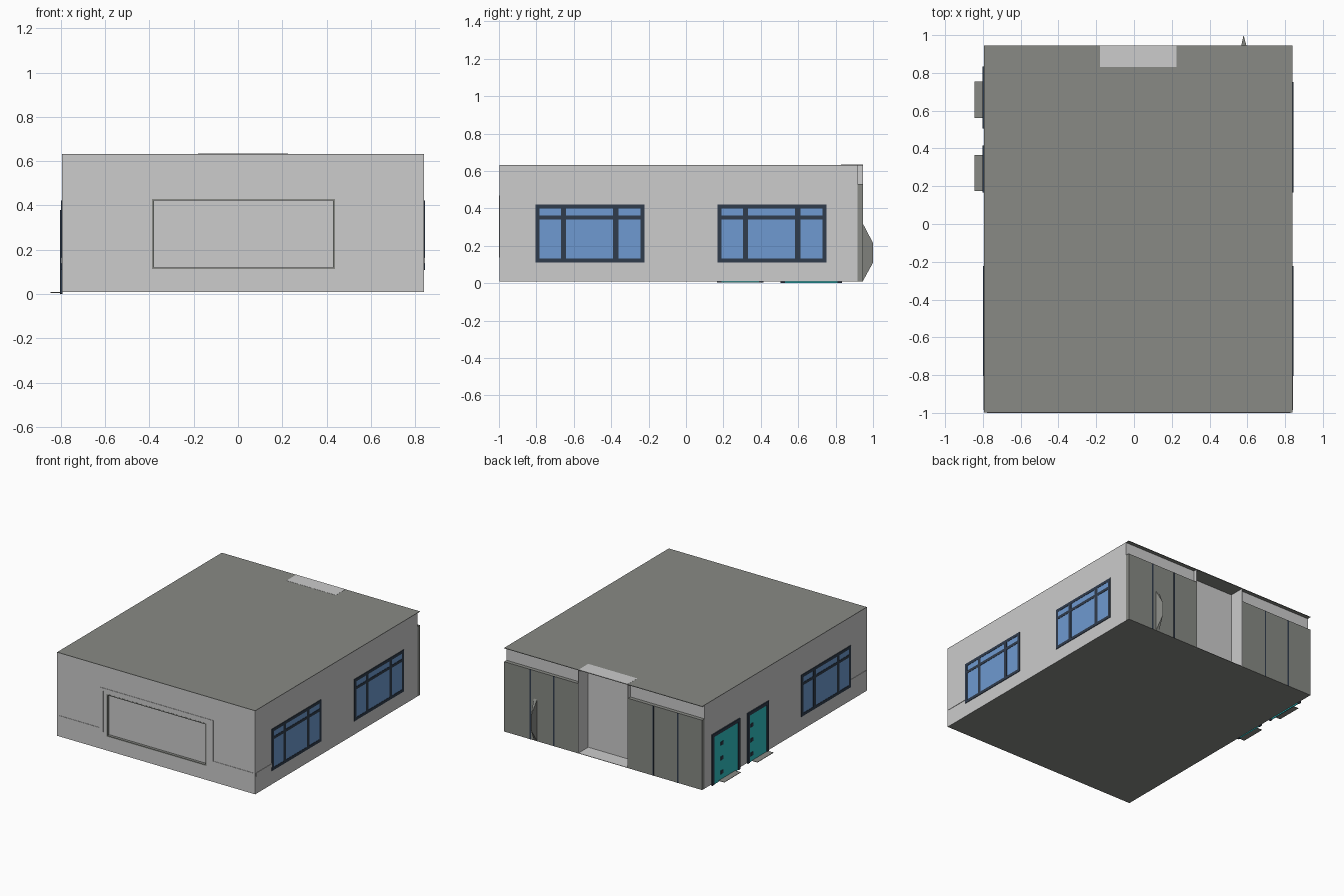
import bpy, bmesh
from mathutils import Vector

if "Cube" in bpy.data.objects:
    bpy.data.objects.remove(bpy.data.objects["Cube"])

X0, X1, Y0, Y1 = -0.795, 0.84, -0.997, 0.945      # outer walls
ZB, ZT = 0.009, 0.633                             # floor and roof height
YF, ZF = 0.917, 0.53                              # recessed fascia, panel top
AX0, AX1, AY = -0.18, 0.226, 0.83                 # entrance alcove


def material(name, r, g, b):
    def lin(c):
        c /= 255
        return c / 12.92 if c < 0.04045 else ((c + 0.055) / 1.055) ** 2.4
    m = bpy.data.materials.new(name)
    m.diffuse_color = (lin(r), lin(g), lin(b), 1)
    m.use_nodes = True
    m.node_tree.nodes["Principled BSDF"].inputs["Base Color"].default_value = m.diffuse_color
    return m


WALL = material("light_grey_wall", 204, 204, 204)
DARK = material("mid_grey", 136, 138, 133)
FRAME = material("dark_slate", 48, 60, 76)
GLASS = material("blue_glass", 110, 154, 209)
TEAL = material("teal_door", 48, 192, 196)


def finish(name, bm, mats):
    bmesh.ops.recalc_face_normals(bm, faces=bm.faces)
    me = bpy.data.meshes.new(name)
    bm.to_mesh(me)
    bm.free()
    for m in mats:
        me.materials.append(m)
    ob = bpy.data.objects.new(name, me)
    bpy.context.collection.objects.link(ob)
    return ob


def add_prism(bm, pts, axis, a, b):
    """Extrude a 2D outline along an axis from a to b."""
    def to3(p, t):
        v = list(p)
        v.insert(axis, t)
        return v
    f = bm.faces.new([bm.verts.new(to3(p, a)) for p in pts])
    ext = bmesh.ops.extrude_face_region(bm, geom=[f])
    for v in ext["geom"]:
        if isinstance(v, bmesh.types.BMVert):
            v.co[axis] = b


def prism(name, pts, axis, a, b, mat):
    bm = bmesh.new()
    add_prism(bm, pts, axis, a, b)
    return finish(name, bm, [mat])


def boxes(name, items, mat):
    """One object from boxes given as (x0, x1, y0, y1, z0, z1)."""
    bm = bmesh.new()
    for x0, x1, y0, y1, z0, z1 in items:
        add_prism(bm, [(x0, y0), (x1, y0), (x1, y1), (x0, y1)], 2, z0, z1)
    return finish(name, bm, [mat])


# main building: plan outline with alcove, sunken front panel, dark underside
bm = bmesh.new()
add_prism(bm, [(X0, Y0), (X1, Y0), (X1, YF), (AX1, YF), (AX1, AY),
               (AX0, AY), (AX0, YF), (X0, YF)], 2, ZB, ZT - 0.004)
bmesh.ops.recalc_face_normals(bm, faces=bm.faces)
bm.normal_update()
PX0, PX1, PZ0, PZ1 = -0.387, 0.437, 0.113, 0.43
front = [f for f in bm.faces if f.normal.y < -0.9][0]
bmesh.ops.inset_individual(bm, faces=[front], thickness=0.1)
mid = front.calc_center_median()
for v in front.verts:
    v.co.x = PX0 if v.co.x < mid.x else PX1
    v.co.z = PZ0 if v.co.z < mid.z else PZ1
sunk = bmesh.ops.extrude_discrete_faces(bm, faces=[front])["faces"][0]
for v in sunk.verts:
    v.co.y += 0.02
bm.normal_update()
for f in bm.faces:
    f.material_index = 1 if f.normal.z < -0.9 and f.calc_area() > 1 else 0
finish("building", bm, [WALL, DARK])

# roof sheet and floor strips reaching over the fascia
boxes("roof", [(X0, X1, Y0, Y1, ZT - 0.004, ZT)], DARK)
boxes("floor_edge", [(AX0, AX1, AY, Y1, ZB, ZB + 0.002)], DARK)
boxes("alcove_plates", [(AX0, AX1, AY, Y1, ZT, ZT + 0.001),
                        (AX0, AX1, AY, Y1, ZB + 0.002, ZB + 0.003)], WALL)
boxes("alcove_jambs", [(x, x + 0.003, YF, Y1, ZB, ZT - 0.004)
                       for x in (AX0 - 0.003, AX1)], WALL)

# rear panels below the fascia, with dark joints
boxes("rear_panels", [(X0, AX0 - 0.003, YF, Y1, ZB, ZF),
                      (AX1 + 0.003, X1, YF, Y1, ZB, ZF)], DARK)
boxes("rear_joints", [(x - 0.006, x + 0.006, Y1 - 0.004, Y1 + 0.001, ZB, ZF)
                      for x in (-0.595, -0.39, 0.43, 0.625)], FRAME)

# projecting wedge handle on the rear
bm = bmesh.new()
rows = [[bm.verts.new(c) for c in ((0.568, Y1, z), (0.580, y, zr), (0.595, Y1, z))]
        for z, y, zr in ((0.01, 1.0, 0.11), (0.32, 1.0, 0.215))]
lo, hi = rows
for f in ([lo[0], lo[1], hi[1], hi[0]], [lo[1], lo[2], hi[2], hi[1]],
          [lo[2], lo[0], hi[0], hi[2]], lo, hi):
    bm.faces.new(f)
finish("rear_wedge", bm, [DARK])

# stepped trim on the front, short trims on the sides
prism("front_trim", [(-0.778, 0.138), (-0.414, 0.138), (-0.414, 0.446),
                     (0.464, 0.446), (0.464, 0.138), (0.828, 0.138),
                     (0.828, 0.165), (0.495, 0.165), (0.495, 0.468),
                     (-0.446, 0.468), (-0.446, 0.165), (-0.778, 0.165)],
      1, -1.0, Y0, WALL)
boxes("side_trims", [(X1, X1 + 0.003, -0.985, -0.805, 0.138, 0.165),
                     (X0 - 0.003, X0, -0.985, -0.805, 0.138, 0.165)], WALL)


def ring(a0, a1, z0, z1, w):
    """Four rectangles (a0, a1, z0, z1) of a border of width w."""
    return [(a0, a0 + w, z0, z1), (a1 - w, a1, z0, z1),
            (a0 + w, a1 - w, z0, z0 + w), (a0 + w, a1 - w, z1 - w, z1)]


# thin border of the front panel
boxes("front_panel_border", [(a, b, Y0 - 0.001, Y0 + 0.02, c, d)
                             for a, b, c, d in ring(PX0, PX1, PZ0, PZ1, 0.008)], DARK)


def on_side(s, rects, t):
    """Plates of thickness t on the right (s=1) or left (s=-1) wall."""
    x = X1 if s > 0 else X0
    lo, hi = sorted((x - s * 0.002, x + s * t))
    return [(lo, hi, a, b, c, d) for a, b, c, d in rects]


# three-light windows with transoms
for s, y, label in ((1, -0.805, "right_front"), (1, 0.168, "right_rear"),
                    (-1, -0.805, "left")):
    z0, z1, w = 0.11, 0.422, 0.583
    bars = ring(y, y + w, z0, z1, 0.022)
    edges = [y + 0.022, y + 0.137, y + 0.163, y + 0.415, y + 0.445, y + w - 0.022]
    bars += [(edges[i], edges[i + 1], z0 + 0.022, z1 - 0.022) for i in (1, 3)]
    bars += [(edges[i], edges[i + 1], 0.34, 0.361) for i in (0, 2, 4)]
    boxes(label + "_window_glass",
          on_side(s, [(y + 0.01, y + w - 0.01, z0 + 0.01, z1 - 0.01)], 0.002), GLASS)
    boxes(label + "_window_frame", on_side(s, bars, 0.004), FRAME)

# teal doors with dark surrounds, fittings and flat doorsteps
for label, y0, y1, z0, fit, s0, s1 in (
        ("large_door", 0.505, 0.835, 0.0, 0.72, 0.56, 0.755),
        ("small_door", 0.167, 0.415, 0.004, 0.367, 0.175, 0.365)):
    z1, w = 0.38, 0.024
    boxes(label, on_side(-1, [(y0 + w, y1 - w, z0, z1 - w)], 0.004), TEAL)
    bars = [(y0, y0 + w, z0, z1), (y1 - w, y1, z0, z1), (y0 + w, y1 - w, z1 - w, z1)]
    bars += [(fit - 0.015, fit + 0.015, z - 0.013, z + 0.013) for z in (0.06, 0.165, 0.275)]
    boxes(label + "_frame", on_side(-1, bars, 0.008), FRAME)
    boxes(label + "_step", [(-0.845, X0, s0, s1, 0.006, 0.009)], DARK)
